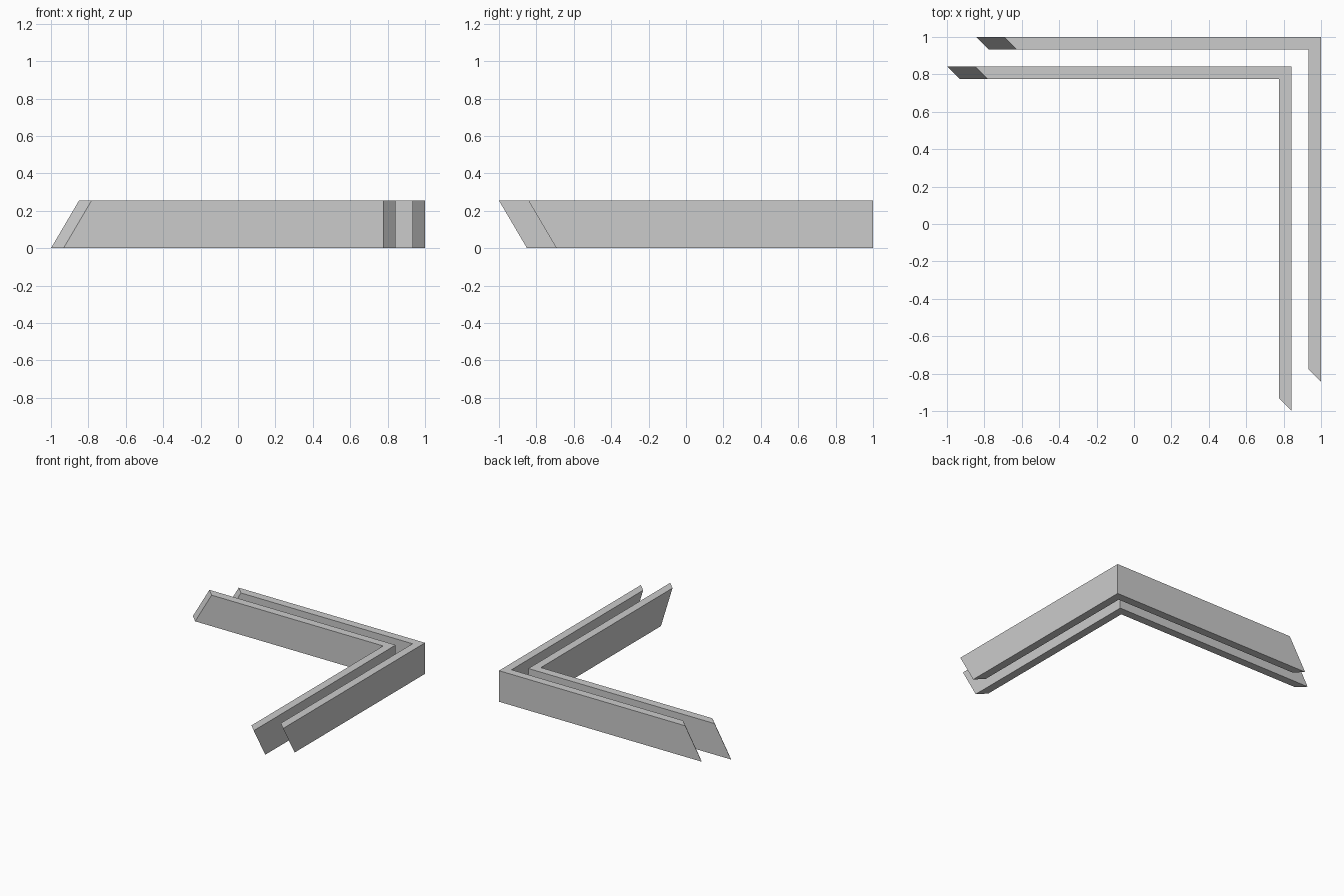
import bpy
import bmesh

cube = bpy.data.objects.get("Cube")
if cube:
    bpy.data.objects.remove(cube, do_unlink=True)

HEIGHT = 0.255   # bar height
WIDTH = 0.067    # bar thickness
SLANT = 0.15     # horizontal run of the raked ends

grey = bpy.data.materials.new("neutral grey")
grey.use_nodes = True
colour = (0.6, 0.6, 0.6, 1)
grey.diffuse_color = colour
grey.node_tree.nodes["Principled BSDF"].inputs["Base Color"].default_value = colour


def outline(corner, end_x, end_y):
    """Plan of an L-shaped bar with mitred ends."""
    inner = corner - WIDTH
    return [(end_x, corner), (end_x + WIDTH, inner), (inner, inner),
            (inner, end_y + WIDTH), (corner, end_y), (corner, corner)]


def angle_bar(name, corner, end):
    """L-shaped bar: left end leans inward, front end leans outward."""
    bm = bmesh.new()
    low = [bm.verts.new((x, y, 0)) for x, y in outline(corner, end, end + SLANT)]
    high = [bm.verts.new((x, y, HEIGHT)) for x, y in outline(corner, end + SLANT, end)]
    bm.faces.new(low)
    bm.faces.new(high)
    for i in range(len(low)):
        j = (i + 1) % len(low)
        bm.faces.new((low[i], low[j], high[j], high[i]))
    bmesh.ops.recalc_face_normals(bm, faces=bm.faces)
    mesh = bpy.data.meshes.new(name)
    bm.to_mesh(mesh)
    bm.free()
    mesh.materials.append(grey)
    bpy.context.collection.objects.link(bpy.data.objects.new(name, mesh))


# Two parallel bars, the inner one shifted diagonally
angle_bar("outer_angle_bar", 1.0, -0.843)
angle_bar("inner_angle_bar", 0.843, -1.0)
